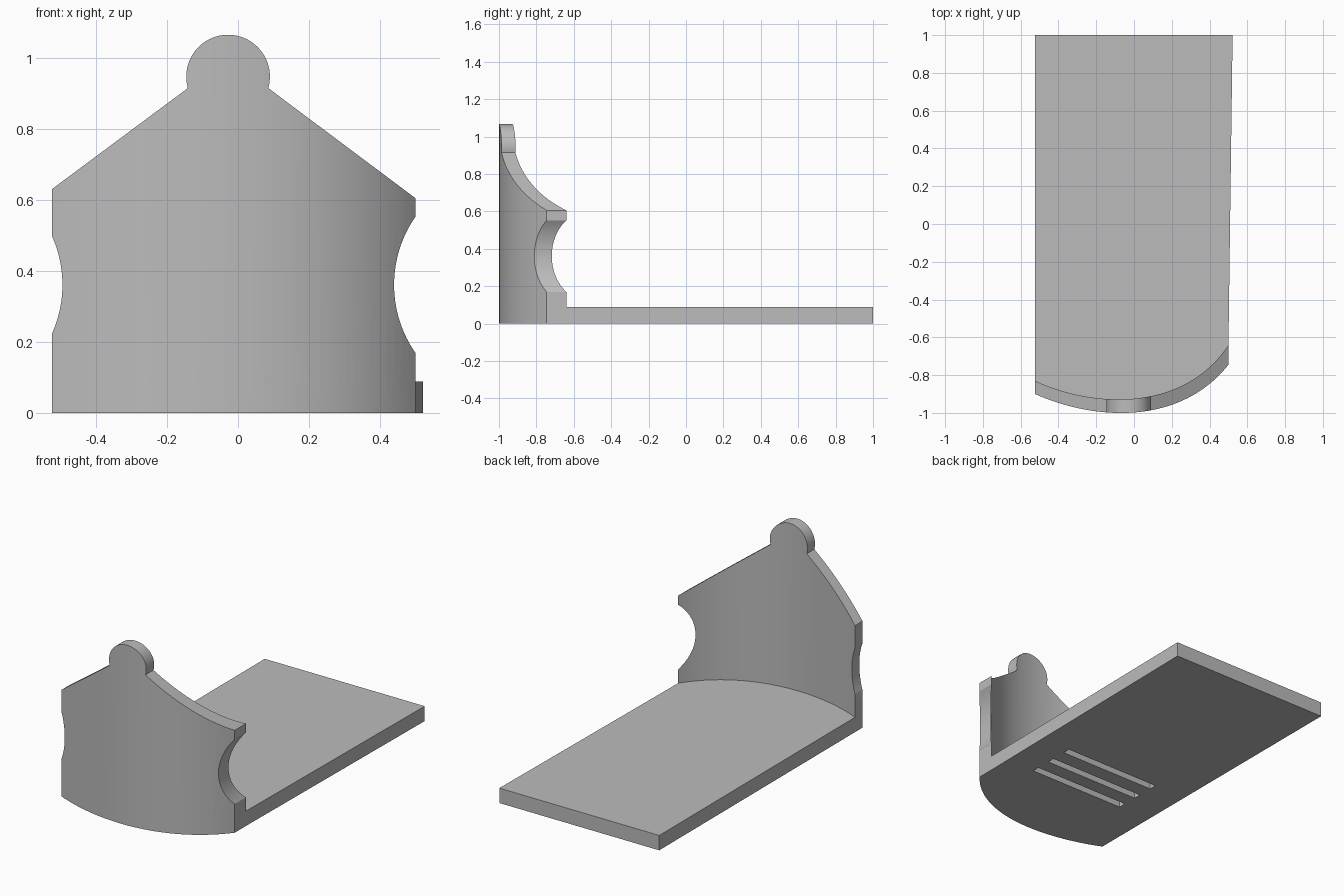
import bpy, bmesh, math
from mathutils import Vector

cube = bpy.data.objects.get("Cube")
if cube:
    bpy.data.objects.remove(cube, do_unlink=True)

grey = bpy.data.materials.new("plain_grey")
grey.use_nodes = True
color = (0.5, 0.5, 0.5, 1)
grey.diffuse_color = color
grey.node_tree.nodes["Principled BSDF"].inputs["Base Color"].default_value = color


def prism(name, base, sweep):
    """Solid made by sweeping a closed outline along a vector."""
    bm = bmesh.new()
    face = bm.faces.new([bm.verts.new(p) for p in base])
    new = bmesh.ops.extrude_face_region(bm, geom=[face])["geom"]
    moved = [v for v in new if isinstance(v, bmesh.types.BMVert)]
    bmesh.ops.translate(bm, verts=moved, vec=sweep)
    bmesh.ops.recalc_face_normals(bm, faces=bm.faces)
    mesh = bpy.data.meshes.new(name)
    bm.to_mesh(mesh)
    bm.free()
    mesh.materials.append(grey)
    obj = bpy.data.objects.new(name, mesh)
    bpy.context.collection.objects.link(obj)
    return obj


def combine(target, tool, operation):
    """Apply an exact boolean and discard the tool."""
    mod = target.modifiers.new("combine", 'BOOLEAN')
    mod.object, mod.operation, mod.solver = tool, operation, 'EXACT'
    bpy.context.view_layer.objects.active = target
    bpy.ops.object.modifier_apply(modifier=mod.name)
    bpy.data.objects.remove(tool, do_unlink=True)


def bezier(a, b, c, d, steps=40):
    a, b, c, d = map(Vector, (a, b, c, d))
    ts = [i / steps for i in range(steps + 1)]
    return [a * (1-t)**3 + b * 3*t*(1-t)**2 + c * 3*t*t*(1-t) + d * t**3 for t in ts]


def arc(cx, cz, r, start, end, steps=32):
    angles = [math.radians(start + (end - start) * i / steps) for i in range(steps + 1)]
    return [(cx + r * math.cos(t), cz + r * math.sin(t)) for t in angles]


def edge_notch(cx, side_x, up):
    """Arc bitten out of a side edge, ending on that edge."""
    half = math.degrees(math.acos(abs(cx - side_x) / 0.336))
    middle = 0 if cx < 0 else 180
    first = -half if up else half
    return arc(cx, 0.361, 0.336, middle + first, middle - first)


# Plan curves of the bowed front wall
outer = bezier((-0.525, -0.90), (-0.19, -1.048), (0.25, -1.06), (0.5, -0.745))
inner = bezier((-0.525, -0.83), (-0.20, -0.98), (0.27, -0.99), (0.5, -0.64))

# Wall: curved band trimmed by a gabled outline with a round knob and side notches
band = outer + inner[::-1]
wall = prism("wall", [(p.x, p.y, 0) for p in band], (0, 0, 1.2))
outline = ([(-0.535, -0.1)] + edge_notch(-0.831, -0.535, True) + [(-0.535, 0.623)]
           + arc(-0.028, 0.948, 0.118, 196, -16)
           + [(0.51, 0.598)] + edge_notch(0.776, 0.51, True)[::1] + [(0.51, -0.1)])
trim = prism("wall_outline", [(x, -1.2, z) for x, z in outline], (0, 1, 0))
combine(wall, trim, 'INTERSECT')

# Floor: long plate sharing the bowed front edge
plan = [(p.x, p.y, 0) for p in outer] + [(0.5, -0.64, 0), (0.522, 1, 0), (-0.525, 1, 0)]
floor = prism("holder_body", plan, (0, 0, 0.088))
combine(floor, wall, 'UNION')

# Three shallow grooves under the floor
for y in (-0.50, -0.37, -0.235):
    corners = [(-0.315, y), (0.315, y), (0.315, y + 0.045), (-0.315, y + 0.045)]
    groove = prism("groove", [(cx, cy, -0.1) for cx, cy in corners], (0, 0, 0.145))
    combine(floor, groove, 'DIFFERENCE')

bpy.ops.object.select_all(action='DESELECT')
floor.select_set(True)
bpy.context.view_layer.objects.active = floor
bpy.ops.object.shade_smooth_by_angle(angle=math.radians(30))
